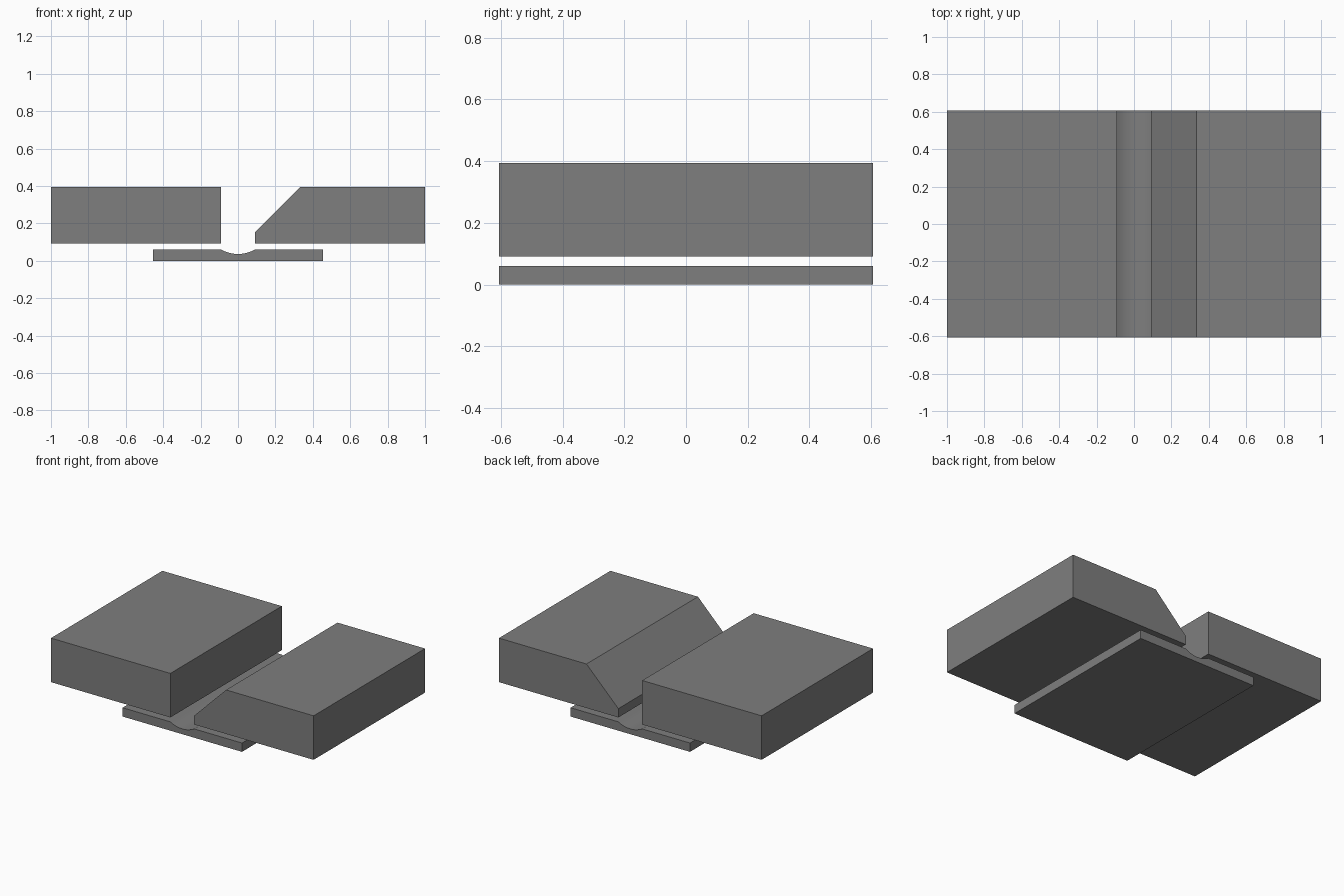
import bpy, bmesh, math

if "Cube" in bpy.data.objects:
    bpy.data.objects.remove(bpy.data.objects["Cube"])

U = 1 / 33            # drawing unit: half length is 33 units
HALF_Y = 20 * U

steel = bpy.data.materials.new("grey steel")
steel.diffuse_color = (0.21, 0.21, 0.21, 1)
steel.use_nodes = True
steel.node_tree.nodes["Principled BSDF"].inputs["Base Color"].default_value = steel.diffuse_color


def extrude_profile(name, profile):
    """Extrude an x-z outline along the full depth in y."""
    bm = bmesh.new()
    face = bm.faces.new([bm.verts.new((x * U, -HALF_Y, z * U)) for x, z in profile])
    ext = bmesh.ops.extrude_face_region(bm, geom=[face])
    moved = [g for g in ext["geom"] if isinstance(g, bmesh.types.BMVert)]
    bmesh.ops.translate(bm, verts=moved, vec=(0, 2 * HALF_Y, 0))
    bmesh.ops.recalc_face_normals(bm, faces=bm.faces)
    mesh = bpy.data.meshes.new(name)
    bm.to_mesh(mesh)
    bm.free()
    mesh.materials.append(steel)
    obj = bpy.data.objects.new(name, mesh)
    bpy.context.collection.objects.link(obj)
    return obj


# Square-edged plate and bevelled plate
extrude_profile("square_plate", [(-33, 3), (-3, 3), (-3, 13), (-33, 13)])
extrude_profile("bevelled_plate", [(3, 3), (33, 3), (33, 13), (11, 13), (3, 5)])

# Backing strip with a shallow round groove (radius 6, 30 degrees each side)
STEPS = 16
groove = []
for i in range(STEPS + 1):
    a = math.radians(30 - 60 * i / STEPS)
    groove.append((6 * math.sin(a), 2 + 6 * math.cos(math.radians(30)) - 6 * math.cos(a)))
strip = extrude_profile("backing_strip",
                        [(-15, 0), (15, 0), (15, 2)] + groove + [(-15, 2)])
bpy.context.view_layer.objects.active = strip
strip.select_set(True)
bpy.ops.object.shade_smooth_by_angle(angle=math.radians(15))
